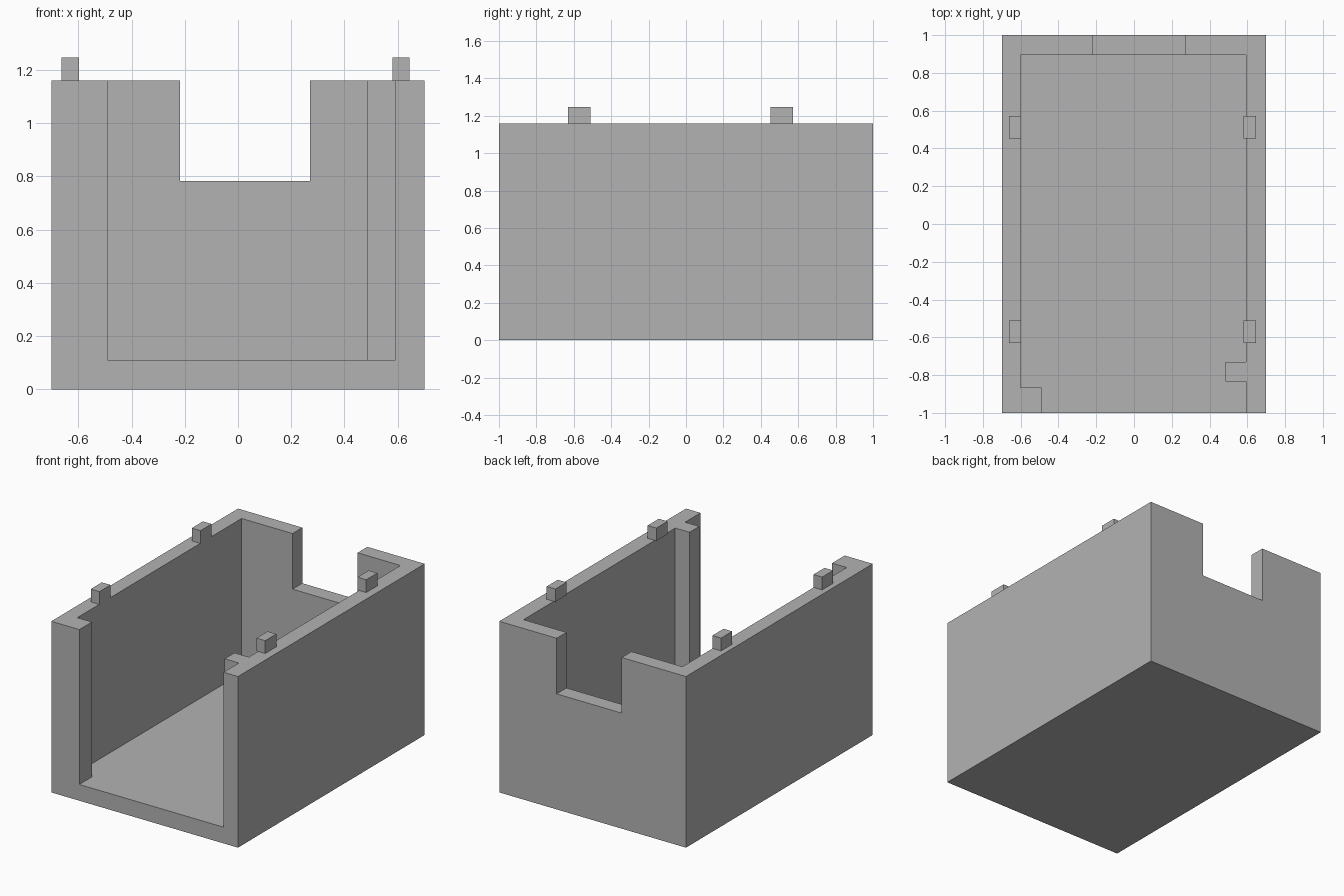
import bpy
import bmesh

default = bpy.data.objects.get("Cube")
if default:
    bpy.data.objects.remove(default, do_unlink=True)

grey = bpy.data.materials.new("plain grey")
grey.use_nodes = True
colour = (0.45, 0.45, 0.45, 1)
grey.diffuse_color = colour
grey.node_tree.nodes["Principled BSDF"].inputs["Base Color"].default_value = colour


def prism(name, plan, bottom, top):
    """Extrude a plan outline upwards into a solid."""
    bm = bmesh.new()
    base = bm.faces.new([bm.verts.new((x, y, bottom)) for x, y in plan])
    grown = bmesh.ops.extrude_face_region(bm, geom=[base])["geom"]
    verts = [v for v in grown if isinstance(v, bmesh.types.BMVert)]
    bmesh.ops.translate(bm, verts=verts, vec=(0, 0, top - bottom))
    bmesh.ops.recalc_face_normals(bm, faces=bm.faces)
    mesh = bpy.data.meshes.new(name)
    bm.to_mesh(mesh)
    bm.free()
    mesh.materials.append(grey)
    obj = bpy.data.objects.new(name, mesh)
    bpy.context.collection.objects.link(obj)
    return obj


def box(name, x0, x1, y0, y1, z0, z1):
    return prism(name, [(x0, y0), (x1, y0), (x1, y1), (x0, y1)], z0, z1)


def cut(target, cutter):
    """Subtract the cutter, then discard it."""
    cutter.hide_render = True
    mod = target.modifiers.new("cut", "BOOLEAN")
    mod.operation = "DIFFERENCE"
    mod.solver = "EXACT"
    mod.object = cutter
    bpy.context.view_layer.objects.active = target
    bpy.ops.object.modifier_apply(modifier=mod.name)
    bpy.data.objects.remove(cutter, do_unlink=True)


WALL_TOP = 1.16

# Open box: cavity outline leaves a front lip on one side and a rib on the other
body = box("open_box", -0.7, 0.7, -1, 1, 0, WALL_TOP)
cavity = [
    (-0.6, 0.895), (-0.6, -0.865), (-0.49, -0.865), (-0.49, -1.1),
    (0.592, -1.1), (0.592, -0.835), (0.485, -0.835), (0.485, -0.73),
    (0.592, -0.73), (0.592, 0.895),
]
cut(body, prism("cavity_cutter", cavity, 0.11, 1.4))

# Notch in the back wall
cut(body, box("notch_cutter", -0.218, 0.27, 0.8, 1.1, 0.783, 1.4))

# Locating pegs on the side walls
for side, x in (("right", -0.663), ("left", 0.58)):
    for end, y in (("front", -0.63), ("back", 0.452)):
        box(f"{end}_{side}_peg", x, x + 0.065, y, y + 0.119, WALL_TOP, 1.247)
